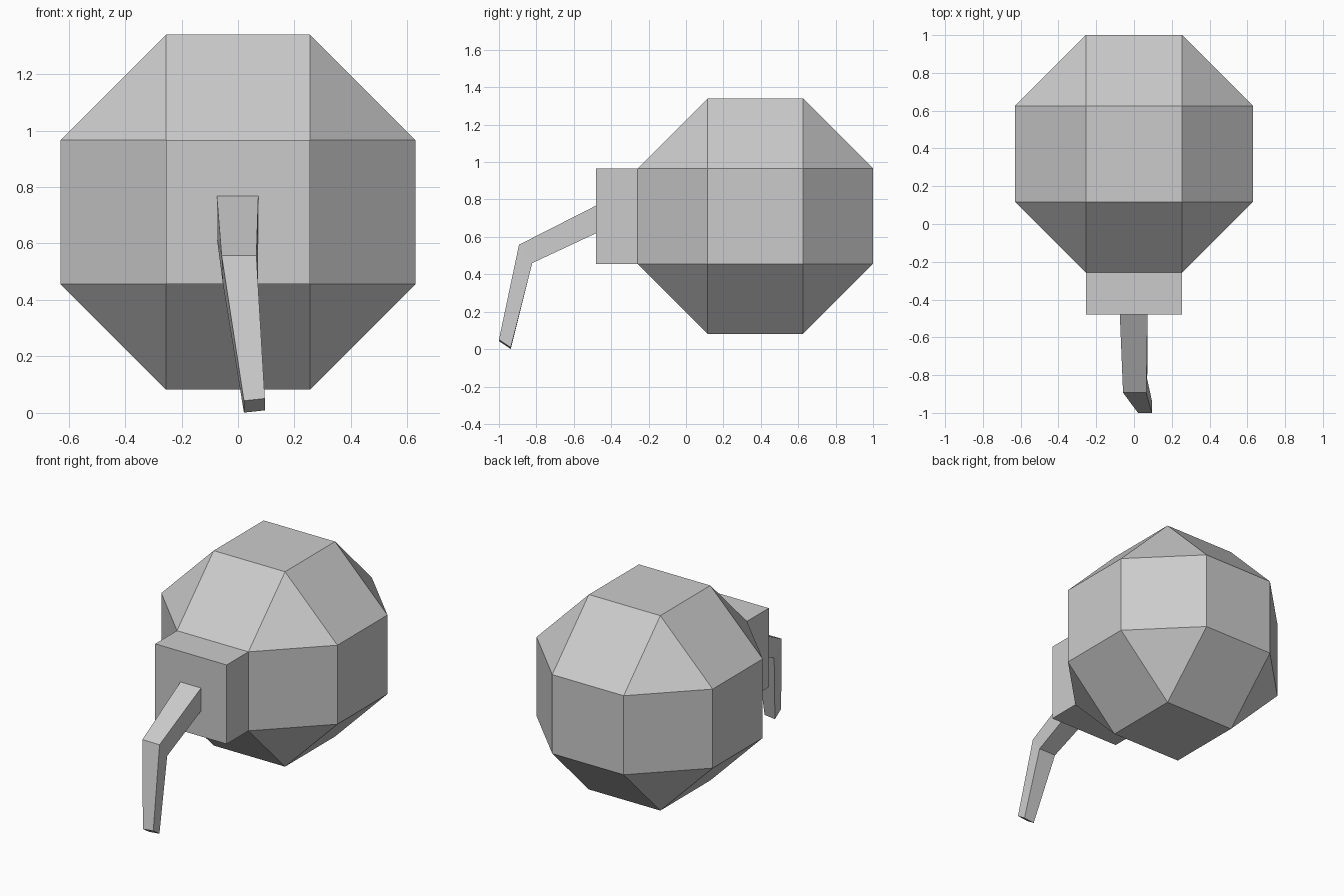
import bpy
import bmesh

cube = bpy.data.objects.get("Cube")
if cube:
    bpy.data.objects.remove(cube, do_unlink=True)

# One plain grey for the whole model
grey = bpy.data.materials.new("light_grey")
grey.use_nodes = True
colour = (0.6, 0.6, 0.6, 1)
grey.diffuse_color = colour
grey.node_tree.nodes["Principled BSDF"].inputs["Base Color"].default_value = colour


def add_object(name, bm):
    bmesh.ops.recalc_face_normals(bm, faces=bm.faces)
    mesh = bpy.data.meshes.new(name)
    bm.to_mesh(mesh)
    bm.free()
    mesh.materials.append(grey)
    obj = bpy.data.objects.new(name, mesh)
    bpy.context.collection.objects.link(obj)
    return obj


BODY_HALF = 0.629
FLAT_HALF = 0.255
CENTRE_Y, CENTRE_Z = 0.371, 0.711

# Body: a cube-like ball with square flats, square edge faces and corner triangles
bm = bmesh.new()
signs = (-1, 1)
for axis in range(3):
    for s in signs:
        for u in signs:
            for v in signs:
                p = [u * FLAT_HALF, v * FLAT_HALF]
                p.insert(axis, s * BODY_HALF)
                bm.verts.new((p[0], p[1] + CENTRE_Y, p[2] + CENTRE_Z))
hull = bmesh.ops.convex_hull(bm, input=bm.verts)
bmesh.ops.dissolve_limit(bm, angle_limit=0.02, verts=bm.verts, edges=bm.edges)
add_object("body", bm)

# Snout block on the front flat
bm = bmesh.new()
bmesh.ops.create_cube(bm, size=1)
front, back = -0.48, CENTRE_Y - BODY_HALF
for v in bm.verts:
    v.co.x *= 2 * FLAT_HALF
    v.co.y = front if v.co.y < 0 else back
    v.co.z = CENTRE_Z + v.co.z * 2 * FLAT_HALF
add_object("snout", bm)

# Trunk: bent, tapering bar; each ring is upper and lower (left x, right x, y, z)
rings = [
    ((-0.075, 0.072, -0.48, 0.768), (-0.075, 0.072, -0.48, 0.62)),
    ((-0.058, 0.065, -0.893, 0.558), (-0.054, 0.07, -0.822, 0.46)),
    ((0.021, 0.095, -1.0, 0.047), (0.021, 0.095, -0.937, 0.005)),
]
bm = bmesh.new()
loops = []
for (ul, ur, uy, uz), (ll, lr, ly, lz) in rings:
    corners = [(ul, uy, uz), (ur, uy, uz), (lr, ly, lz), (ll, ly, lz)]
    loops.append([bm.verts.new(c) for c in corners])
# The tip is twisted slightly
for i, v in enumerate(loops[-1]):
    v.co.z += 0.004 if i in (1, 2) else -0.004
for a, b in zip(loops, loops[1:]):
    for i in range(4):
        j = (i + 1) % 4
        bm.faces.new((a[i], a[j], b[j], b[i]))
bm.faces.new(loops[0])
bm.faces.new(loops[-1])
add_object("trunk", bm)
